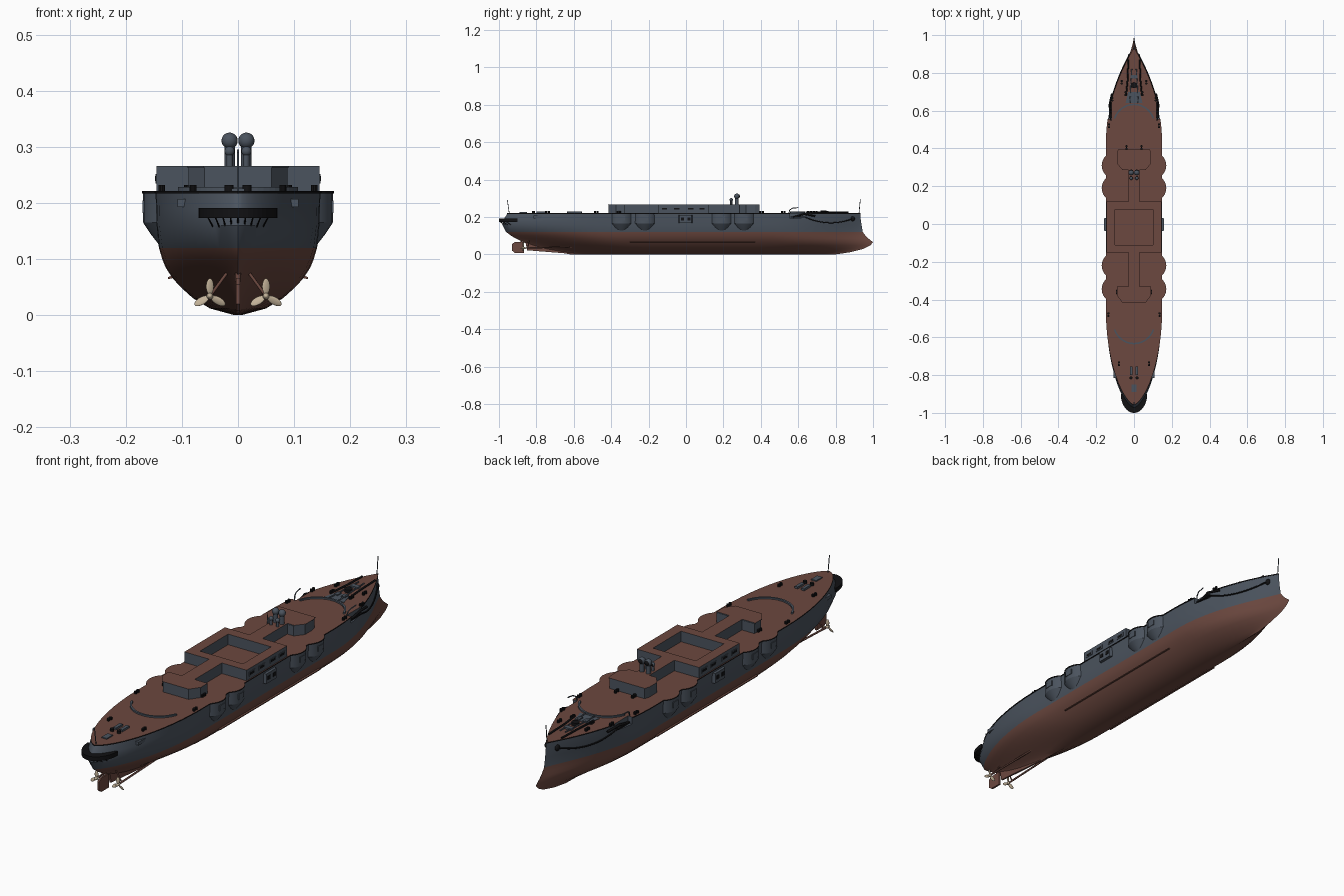
import bpy, bmesh
from math import sin, cos, pi, radians
from mathutils import Matrix, Vector

if "Cube" in bpy.data.objects:
    bpy.data.objects.remove(bpy.data.objects["Cube"])


def material(name, rgb):
    m = bpy.data.materials.new(name)
    m.use_nodes = True
    m.diffuse_color = (*rgb, 1)
    m.node_tree.nodes["Principled BSDF"].inputs["Base Color"].default_value = (*rgb, 1)
    return m


RED = material("red_brown", (0.15, 0.065, 0.05))
GREY = material("slate_grey", (0.07, 0.087, 0.112))
BLACK = material("black", (0.006, 0.006, 0.007))
TAN = material("pale_bronze", (0.55, 0.45, 0.32))


def finish(name, bm, mats, smooth=None):
    bmesh.ops.recalc_face_normals(bm, faces=bm.faces)
    me = bpy.data.meshes.new(name)
    bm.to_mesh(me)
    bm.free()
    for m in mats:
        me.materials.append(m)
    ob = bpy.data.objects.new(name, me)
    bpy.context.collection.objects.link(ob)
    if smooth:
        shade(ob, smooth)
    return ob


def activate(ob):
    bpy.ops.object.select_all(action="DESELECT")
    ob.select_set(True)
    bpy.context.view_layer.objects.active = ob


def shade(ob, angle):
    activate(ob)
    bpy.ops.object.shade_smooth_by_angle(angle=radians(angle))


def loft(name, rings, mats, side=lambda k: 0, top=0, smooth=None):
    """Skin a stack of closed rings and cap both ends."""
    bm = bmesh.new()
    rows = [[bm.verts.new(p) for p in r] for r in rings]
    n = len(rows[0])
    for k in range(len(rows) - 1):
        for i in range(n):
            j = (i + 1) % n
            f = bm.faces.new((rows[k][i], rows[k][j], rows[k + 1][j], rows[k + 1][i]))
            f.material_index = side(k)
    bm.faces.new(rows[0])
    bm.faces.new(rows[-1]).material_index = top
    return finish(name, bm, mats, smooth)


def prism(name, pts, z0, z1, side, top=None):
    rings = [[(x, y, z) for x, y in pts] for z in (z0, z1)]
    return loft(name, rings, [side, top or side], top=1)


def box(name, x0, x1, y0, y1, z0, z1, side, top=None):
    return prism(name, [(x0, y0), (x1, y0), (x1, y1), (x0, y1)], z0, z1, side, top)


def ball(name, centre, size, mat, turn=Matrix()):
    bm = bmesh.new()
    bmesh.ops.create_uvsphere(bm, u_segments=16, v_segments=10, radius=1,
                              matrix=Matrix.Translation(centre) @ turn @ Matrix.Diagonal((*size, 1)))
    return finish(name, bm, [mat], 60)


def drum(name, x, y, z0, z1, r, mat, top=None, n=16):
    return prism(name, [(x + r * cos(2 * pi * i / n), y + r * sin(2 * pi * i / n)) for i in range(n)],
                 z0, z1, mat, top)


def rod(name, pts, r, mat):
    cu = bpy.data.curves.new(name, "CURVE")
    cu.dimensions = "3D"
    cu.bevel_depth, cu.bevel_resolution, cu.use_fill_caps = r, 1, True
    sp = cu.splines.new("POLY")
    sp.points.add(len(pts) - 1)
    for q, p in zip(sp.points, pts):
        q.co = (*p, 1)
    cu.materials.append(mat)
    ob = bpy.data.objects.new(name, cu)
    bpy.context.collection.objects.link(ob)
    activate(ob)
    bpy.ops.object.convert(target="MESH")


# Hull waterlines: height, half breadth, stern end, bow end, stern and bow fineness
LINES = [(0, .006, -.62, .80, 1, 1), (.012, .05, -.68, .88, 1.3, 1.4), (.03, .08, -.77, .95, 1.3, 1.5),
         (.048, .1, -.83, .985, 1.2, 1.6), (.065, .116, -.87, 1, 1.1, 1.6), (.085, .129, -.91, .975, .95, 1.4),
         (.1, .135, -.935, .96, .85, 1.3), (.12, .141, -.962, .945, .75, 1.2), (.16, .145, -.983, .938, .65, 1.1),
         (.19, .146, -.973, .934, .65, 1), (.218, .147, -.955, .932, .65, 1)]


def taper(d, power):
    """Fullness from 0 at a hull end to 1 amidships."""
    t = min(max(d / .5, 0), 1)
    return (t * (2 - t)) ** power


def waterline(z, half, stern, bow, ps, pb, n=44):
    side = []
    for i in range(n + 1):
        y = stern + (bow - stern) * (1 - cos(pi * i / n)) / 2
        side.append((half * taper(y - stern, ps) * taper(bow - y, pb), y, z))
    return side + [(-x, y, z) for x, y, z in side[-2:0:-1]]


hull = loft("hull", [waterline(*l) for l in LINES], [RED, GREY], side=lambda k: int(k > 6), top=1)
edge = [(x * 1.012, y * 1.002) for x, y, _ in waterline(*LINES[-1])]
deck = prism("main_deck", edge, .217, .2215, BLACK, RED)

# Anchor recesses cut in the deck edge
for s in (-1, 1):
    cutter = box("recess_cutter", *sorted((s * .118, s * .2)), .555, .645, .192, .24, GREY)
    for ob in (hull, deck):
        activate(ob)
        mod = ob.modifiers.new("recess", "BOOLEAN")
        mod.operation, mod.object, mod.solver, mod.material_mode = "DIFFERENCE", cutter, "EXACT", "TRANSFER"
        bpy.ops.object.modifier_apply(modifier="recess")
    bpy.data.objects.remove(cutter)
shade(hull, 35)

# Deadwood and rudder on the centreline
for name, prof in (("deadwood", [(-.6, .002), (-.85, .022), (-.86, .08), (-.6, .06)]),
                   ("rudder", [(-.865, .008), (-.915, .008), (-.93, .02), (-.93, .055), (-.915, .066), (-.865, .066)])):
    loft(name, [[(x, y, z) for y, z in prof] for x in (-.004, .004)], [RED])
rod("rudder_stock", [(0, -.88, .06), (0, -.88, .12)], .005, RED)

for s in (-1, 1):
    # Gun sponsons
    for y in (.31, .19, -.22, -.345):
        rings = [[(s * (cx + r * cos(a)), y + r * sin(a), z) for a in [2 * pi * i / 28 for i in range(28)]]
                 for z, r, cx in ((.122, .03, .108), (.145, .052, .104), (.165, .069, .1), (.218, .069, .1))]
        loft("sponson", rings, [GREY], smooth=30)
        drum("sponson_deck", s * .1, y, .217, .2215, .071, BLACK, RED, 28)
        box("gun_port", *sorted((s * .164, s * .1705)), y - .018, y + .018, .182, .204, GREY)

    # Midship bay with dark ports
    bay = [(.13, -.045), (.158, -.035), (.158, .03), (.13, .04)]
    prism("midship_bay", [(s * x, y) for x, y in bay], .168, .21, GREY)
    for y in (-.02, .015):
        box("bay_port", *sorted((s * .155, s * .160)), y - .008, y + .008, .182, .198, BLACK)

    # Bilge keel
    loft("bilge_keel", [[(s * .108, y, .068), (s * .125, y, .064), (s * .125, y, .068), (s * .108, y, .073)]
                        for y in (-.3, .37)], [RED])

    # Propeller, shaft and strut
    hub = Vector((s * .05, -.87, .034))
    rod("propeller_shaft", [hub, (s * .045, -.6, .04)], .004, RED)
    rod("shaft_strut", [hub + Vector((0, .025, 0)), (s * .02, -.84, .075)], .003, RED)
    ball("propeller_hub", hub, (.006, .014, .006), TAN)
    for k in range(3):
        turn = Matrix.Rotation(2 * pi * k / 3, 4, "Y")
        ball("propeller_blade", hub + turn @ Vector((0, 0, .017)), (.0075, .0025, .0145), TAN,
             turn @ Matrix.Rotation(.4, 4, "Z"))

    # Anchor, hawse hole, hanging chain and davit
    box("anchor_stock", *sorted((s * .12, s * .132)), .56, .64, .197, .203, BLACK)
    rod("anchor_shank", [(s * .125, .575, .2), (s * .13, .63, .215), (s * .117, .69, .205)], .005, BLACK)
    ball("hawse_hole", (s * .024, .89, .19), (.008, .013, .013), BLACK)
    chain = []
    for i in range(13):
        t = i / 12
        y = .89 - .25 * t
        chain.append((s * (.146 * taper(.935 - y, 1) + .003), y, .19 - .1 * t * (1 - t) + .008 * t))
    rod("anchor_chain", chain, .003, BLACK)
    rod("anchor_davit", [(s * .122, .55, .22), (s * .124, .555, .238), (s * .128, .57, .247), (s * .13, .6, .25)],
        .0025, GREY)

    # Deck chains, bollards and edge fittings
    rod("deck_chain", [(s * .03, .87, .225), (s * .034, .76, .225), (s * .042, .68, .226)], .004, BLACK)
    for x, y in ((.065, .75), (.08, -.74), (.115, .66), (.132, .52), (.136, -.48), (.045, .69), (.04, .405), (.09, -.36)):
        for dy in (-.007, .007):
            drum("bollard", s * x, y + dy, .22, .232, .006, BLACK, n=10)
    box("quarterdeck_hatch", *sorted((s * .008, s * .022)), -.8, -.755, .22, .23, GREY)
    drum("stern_capstan", s * .016, -.815, .22, .232, .008, BLACK)
    box("bow_hatch", *sorted((s * .008, s * .026)), .675, .7, .22, .228, GREY)
    rod("bow_beam", [(s * .012, .82, .226), (s * .022, .64, .226)], .003, GREY)
    box("stern_port", *sorted((s * .092, s * .108)), -.815, -.75, .193, .207, GREY)

    # Ventilator cowls
    for y, top, r in ((.272, .311, .0145), (.242, .292, .009)):
        drum("vent_pipe", s * .015, y, .22, top, r * .65, GREY)
        ball("vent_cowl", (s * .015, y, top), (r, r, r), GREY)
        ball("vent_mouth", (s * .015, y + r * .5, top), (r * .75, r * .6, r * .75), BLACK)

# Superstructure: hollow central block, corridors and end houses
ROOF = .266
for s in (-1, 1):
    box("central_side", *sorted((s * .1, s * .145)), -.15, .12, .22, ROOF, GREY, RED)
    for y in (-.115, -.05, .025, .085):
        box("side_window", *sorted((s * .14, s * .147)), y - .02, y + .02, .235, .252, GREY)
        box("window_shade", *sorted((s * .14, s * .148)), y - .014, y + .014, .239, .248, BLACK)
box("central_aft", -.1, .1, -.15, -.11, .22, ROOF, GREY, RED)
box("central_fore", -.1, .1, .077, .12, .22, ROOF, GREY, RED)
box("fore_corridor", -.03, .03, .12, .29, .22, ROOF, GREY, RED)
box("aft_corridor", -.03, .03, -.34, -.15, .22, ROOF, GREY, RED)


def mirrored(half):
    return half + [(-x, y) for x, y in reversed(half)]


fore = mirrored([(.03, .285), (.06, .285), (.088, .32), (.088, .37), (.082, .392)])
aft = mirrored([(.06, -.415), (.088, -.375), (.088, -.33)])
for name, plan in (("fore_house", fore), ("aft_house", aft)):
    prism(name, plan, .22, ROOF - .003, GREY)
    prism(name + "_roof", [(x * 1.03, y * 1.005) for x, y in plan], ROOF - .003, ROOF, GREY, RED)

# Crescent barbette steps fore and aft
for s in (-1, 1):
    arc = [radians(18 + 144 * i / 24) for i in range(25)]
    pts = [(.112 * cos(a), s * (.525 + .112 * sin(a))) for a in arc]
    pts += [(.104 * cos(a), s * (.525 + .104 * sin(a))) for a in reversed(arc)]
    prism("barbette_step", pts, .22, .228, GREY)

# Stern gallery with brackets
walk = [(.07 * cos(pi * i / 24), -.9 - .1 * sin(pi * i / 24)) for i in range(25)]
prism("stern_gallery", walk, .173, .191, BLACK)
for k in range(-4, 5):
    x = k * .0135
    y = -.9 - .096 * (1 - (x / .07) ** 2) ** .5
    rod("gallery_bracket", [(x, y, .175), (x * .8, y + .03, .155)], .0015, BLACK)

# Centreline fittings and flagstaffs
prism("bow_plate", mirrored([(.045, .64), (.03, .7)]), .22, .2235, GREY)
drum("capstan", 0, .735, .22, .234, .016, BLACK)
box("bow_skylight", -.018, .018, .77, .79, .22, .229, GREY)
box("stern_skylight", -.012, .012, -.89, -.85, .22, .226, GREY)
rod("jackstaff", [(0, .925, .22), (0, .932, .295)], .002, GREY)
rod("ensign_staff", [(0, -.945, .22), (0, -.955, .29)], .002, GREY)
